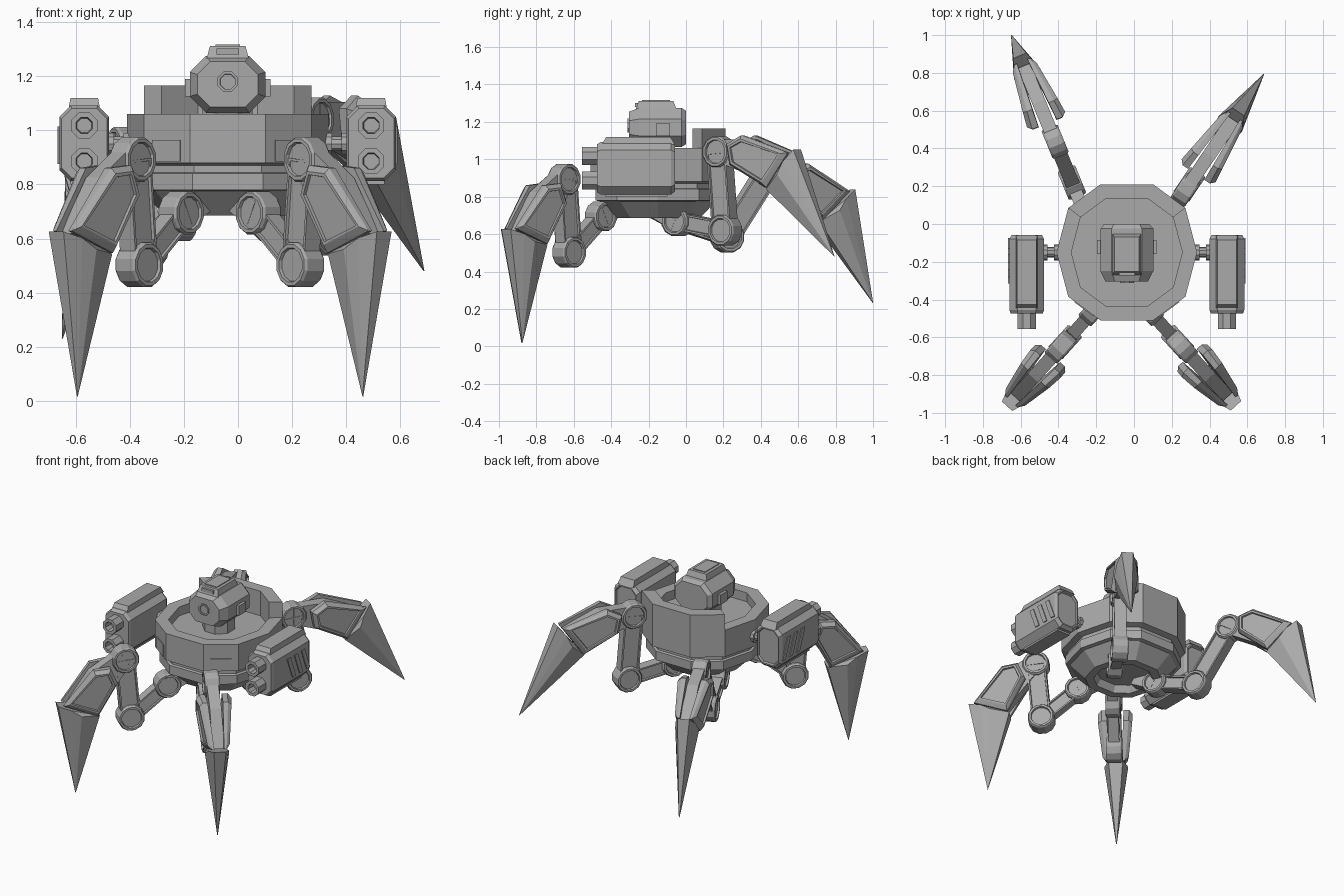
import bpy, bmesh
from math import cos, sin, pi, radians
from mathutils import Matrix, Vector

if "Cube" in bpy.data.objects:
    bpy.data.objects.remove(bpy.data.objects["Cube"], do_unlink=True)

GREY = (0.4, 0.4, 0.4, 1)
metal = bpy.data.materials.new("grey metal")
metal.use_nodes = True
metal.diffuse_color = GREY
metal.node_tree.nodes["Principled BSDF"].inputs["Base Color"].default_value = GREY


def frame(x_axis, y_axis, origin):
    x, y = Vector(x_axis), Vector(y_axis)
    m = Matrix((x, y, x.cross(y))).transposed().to_4x4()
    return Matrix.Translation(origin) @ m


def finish(name, bm, m):
    bmesh.ops.recalc_face_normals(bm, faces=bm.faces[:])
    mesh = bpy.data.meshes.new(name)
    bm.to_mesh(mesh)
    bm.free()
    mesh.transform(m)
    mesh.materials.append(metal)
    ob = bpy.data.objects.new(name, mesh)
    bpy.context.collection.objects.link(ob)


def loft(name, ring, stations, m):
    """Sweep a 2D ring through (scale, height) stations and cap both ends."""
    bm = bmesh.new()
    loops = [[bm.verts.new((x * s, y * s, h)) for x, y in ring] for s, h in stations]
    n = len(ring)
    for a, b in zip(loops, loops[1:]):
        for i in range(n):
            bm.faces.new((a[i], a[(i + 1) % n], b[(i + 1) % n], b[i]))
    bm.faces.new(loops[0])
    bm.faces.new(loops[-1])
    finish(name, bm, m)


def hull(name, points, m, recess=None):
    """Convex solid; faces for which recess(normal) holds get a sunken panel."""
    bm = bmesh.new()
    for p in points:
        bm.verts.new(p)
    bmesh.ops.convex_hull(bm, input=bm.verts[:])
    bmesh.ops.dissolve_limit(bm, angle_limit=0.03, verts=bm.verts[:], edges=bm.edges[:])
    bmesh.ops.recalc_face_normals(bm, faces=bm.faces[:])
    if recess:
        faces = [f for f in bm.faces if recess(f.normal)]
        bmesh.ops.inset_individual(bm, faces=faces, thickness=0.014)
        bmesh.ops.inset_individual(bm, faces=faces, thickness=0.003, depth=-0.012)
    finish(name, bm, m)


def box(name, lo, hi, m, taper=0.0):
    pts = [(x, y, z) for x in (lo[0], hi[0]) for y in (lo[1], hi[1]) for z in (lo[2], hi[2])]
    if taper:
        cx, cy = (lo[0] + hi[0]) / 2, (lo[1] + hi[1]) / 2
        pts = [(x + (cx - x) * taper, y + (cy - y) * taper, z) if z == hi[2] else (x, y, z)
               for x, y, z in pts]
    hull(name, pts, m)


def polygon(n, r=1.0, turn=0.0):
    return [(r * cos(2 * pi * i / n + turn), r * sin(2 * pi * i / n + turn)) for i in range(n)]


def chamfered(w, h, c):
    return [(w, h - c), (w - c, h), (c - w, h), (-w, h - c),
            (-w, c - h), (c - w, -h), (w - c, -h), (w, c - h)]


# Hull: ten-sided drum with open top well and stepped belly
CX, CY = -0.038, -0.15
body = Matrix.Translation((CX, CY, 0))
quarter = [(0.31, 0.235), (0.14, 0.36)]
half = [(0.372, 0)] + quarter + [(-x, y) for x, y in reversed(quarter)]
ring = half + [(-x, -y) for x, y in half]
loft("body", ring, [(0.42, 0.73), (0.48, 0.685), (0.62, 0.685), (0.86, 0.775), (0.93, 0.78),
                    (0.93, 0.84), (0.89, 0.845), (0.89, 0.87), (1, 0.88), (1, 1.06),
                    (0.79, 1.06), (0.79, 1.0)], body)
for i in (1, 2, 3):
    hull("rear_wall", [(x * s, y * s, z) for x, y in ring[i:i + 2] for s in (0.79, 1)
                       for z in (1.01, 1.165)], body)

# Thin access plates on the front diagonal faces
for i in (6, 8):
    a, b = Vector(ring[i]), Vector(ring[i + 1])
    pts = [a.lerp(b, t) * s for t in (0.2, 0.8) for s in (0.98, 1.012)]
    hull("access_plate", [(p.x, p.y, z) for p in pts for z in (0.885, 0.965)], body)

# Turret head
forward = lambda x, y, z: frame((1, 0, 0), (0, 0, 1), (x, y, z))
loft("neck", polygon(8, 0.1, pi / 8), [(1, 0.99), (1, 1.09)], body)
loft("head", chamfered(0.14, 0.105, 0.06),
     [(0.85, 0), (1, 0.025), (1, 0.25), (0.8, 0.305)], forward(CX, 0, 1.17))
loft("head_eye", polygon(8, 0.04, pi / 8), [(1, 0.29), (1, 0.312), (0.75, 0.312), (0.7, 0.3)],
     forward(CX, 0, 1.18))
box("head_cap", (-0.078, -0.12, 1.265), (0.078, 0.1, 1.312), body, 0.16)
box("cap_panel", (-0.045, -0.085, 1.305), (0.045, 0.065, 1.317), body)
box("cap_visor", (-0.042, -0.122, 1.28), (0.042, -0.1, 1.302), body)
for s in (-1, 1):
    box("head_ear", (s * 0.13, -0.01, 1.125), (s * 0.158, 0.065, 1.19), body)

# Side gun pods on short axles
for s in (-1, 1):
    gx = CX + s * 0.53
    pod = forward(gx, 0, 0.952)
    loft("gun_pod", chamfered(0.092, 0.14, 0.042),
         [(0.78, 0.07), (0.82, 0.058), (0.88, 0.058), (1, 0.08), (1, 0.455), (0.92, 0.475)], pod)
    world = Matrix.Translation((gx, 0, 0))
    box("pod_top_rail", (-0.058, -0.45, 1.08), (0.058, -0.06, 1.12), world, 0.12)
    box("pod_keel", (-0.05, -0.43, 0.8), (0.05, -0.1, 0.83), world)
    for z in (0.066, -0.066):
        loft("gun_barrel", polygon(8, 0.052, pi / 8),
             [(1, 0.46), (1, 0.5), (0.85, 0.505), (0.85, 0.52), (1, 0.525), (1, 0.555),
              (0.62, 0.555), (0.55, 0.5)], pod)if z is None else loft(
            "gun_barrel", polygon(8, 0.052, pi / 8),
            [(1, 0.46), (1, 0.555), (0.62, 0.555), (0.55, 0.5)], forward(gx, 0, 0.952 + z))
    for k in range(3):
        y = -0.315 + k * 0.075
        hull("pod_vent", [(s * x, y + dy + shift, z) for x in (0.088, 0.098) for dy in (0, 0.035)
                          for z, shift in ((1.015, 0), (0.875, 0.055))], world)
    axle = frame((0, s, 0), (0, 0, 1), (CX, CY, 0.95))
    loft("pod_axle", polygon(10, 0.028), [(1, 0.3), (1, 0.38), (1, 0.45)], axle)
    loft("axle_collar", polygon(10, 0.042), [(1, 0.345), (1, 0.385)], axle)
    loft("axle_mount", polygon(10, 0.042), [(1, 0.42), (1, 0.45)], axle)


# Legs: local axes are outward, up, sideways
def hub(name, p, r, w, m):
    loft(name, polygon(12, r, pi / 12),
         [(0.72, 0.012 - w), (0.76, -w), (0.92, -w), (1, 0.01 - w),
          (1, w - 0.01), (0.92, w), (0.76, w), (0.72, w - 0.012)],
         m @ Matrix.Translation((*p, 0)))


def link(name, a, b, h, w, m, panel=True):
    a, b = Vector(a), Vector(b)
    n = (b - a).normalized()
    n = Vector((-n.y, n.x)) * h
    pts = [(*(p + k * n), v) for p in (a, b) for k in (-1, 1) for v in (-w, w)]
    hull(name, pts, m, (lambda nrm: abs(nrm.z) > 0.9) if panel else None)


def leg(name, hip, azimuth, knee, joint, pitch):
    m = frame(azimuth.to_3d(), (0, 0, 1), (hip[0], hip[1], 0))
    root = (0, hip[2])
    link(name + "_mount", (-0.14, hip[2] + 0.07), root, 0.05, 0.035, m, False)
    hub(name + "_hip", root, 0.082, 0.046, m)
    link(name + "_lower_link", root, knee, 0.046, 0.034, m)
    hub(name + "_knee", knee, 0.085, 0.05, m)
    link(name + "_upper_link", knee, joint, 0.06, 0.038, m)
    hub(name + "_upper_joint", joint, 0.085, 0.046, m)
    claw = m @ Matrix.Translation((*joint, 0)) @ Matrix.Rotation(pitch, 4, "Z")
    hull(name + "_claw_arm", [(*p, v) for p in ((0, 0.065), (0, -0.05), (0.22, 0.065),
         (0.45, -0.03), (0.35, -0.17)) for v in (-0.036, 0.036)], claw)
    # Flanking shells narrow toward the spur
    outline = [(0.1, 0.04), (0.19, 0.088), (0.47, -0.005), (0.34, -0.19), (0.12, -0.07)]
    mid = Vector((0.25, -0.03))
    for s in (-1, 1):
        pts = []
        for p in outline:
            inner, outer = 0.058 - 0.06 * p[0], 0.12 - 0.11 * p[0]
            q = Vector(p).lerp(mid, 0.16)
            pts += [(*p, s * inner), (*p, s * (outer - 0.022)), (*q, s * outer)]
        hull(name + "_claw_shell", pts, claw, lambda nrm: nrm.z * s > 0.8)
    # Spike with a flat spur at its heel
    half_widths = [(0.5, 0.012, 0.037), (0.45, -0.05, 0.062), (0.42, -0.12, 0.075),
                   (0.33, -0.2, 0.045), (0.545, -0.25, 0.045), (0.74, -0.56, 0.002)]
    hull(name + "_spike", [(x, y, s * w) for x, y, w in half_widths for s in (-1, 1)], claw)


def heading(x, y):
    return Vector((x, y)).normalized()


leg("front_left_leg", (0.075, -0.455, 0.695), heading(0.676, -0.737),
    (0.23, 0.503), (0.265, 0.893), radians(-33.6))
leg("front_right_leg", (-0.21, -0.455, 0.695), heading(-0.67, -0.74),
    (0.23, 0.503), (0.265, 0.893), radians(-33.6))
leg("rear_left_leg", (0.125, -0.04, 0.67), heading(0.56, 0.83),
    (0.3, 0.62), (0.265, 1.04), radians(0))
leg("rear_right_leg", (-0.22, -0.045, 0.67), heading(-0.38, 0.925),
    (0.286, 0.585), (0.52, 0.93), radians(-11.8))
